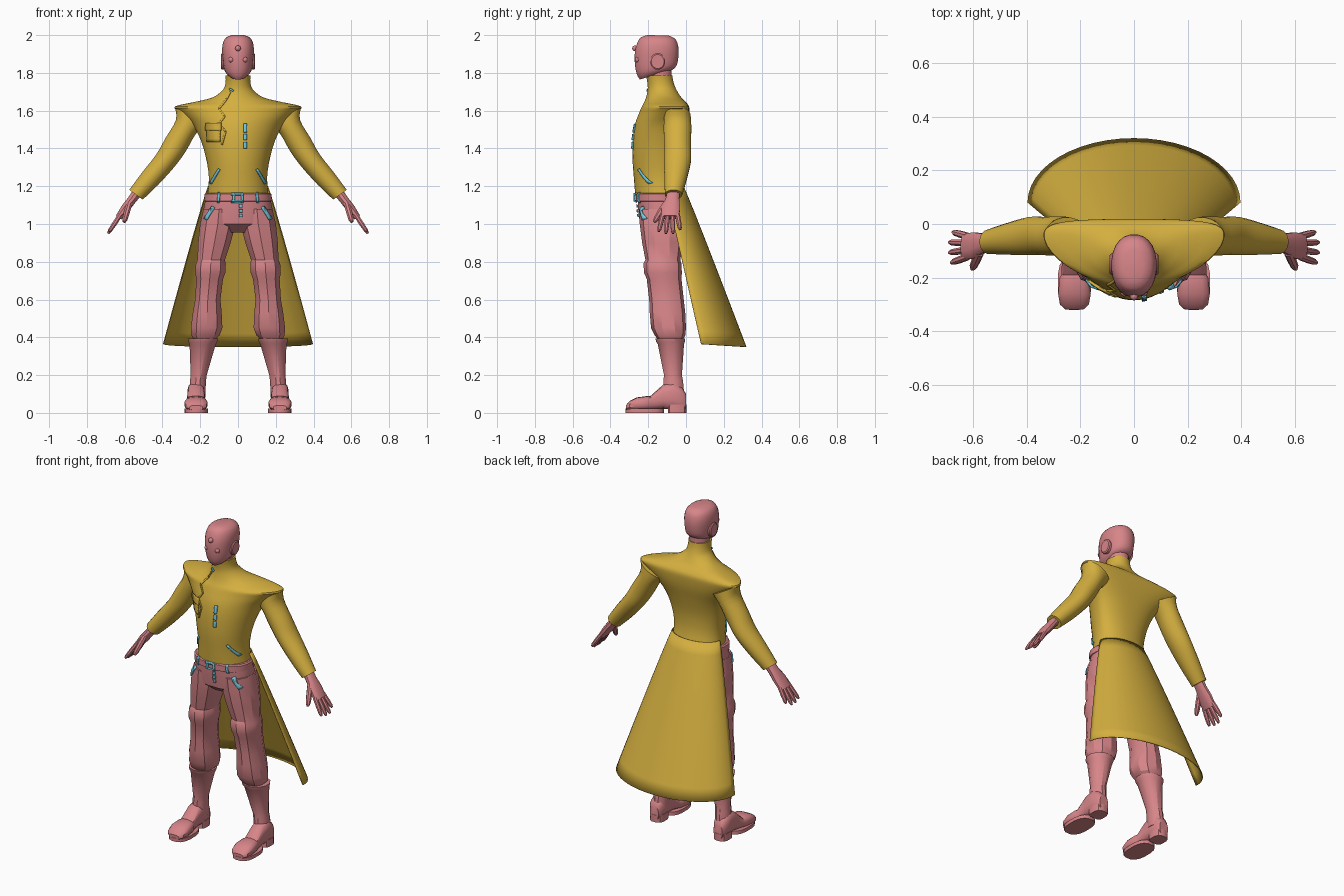
import bpy, bmesh, math
from mathutils import Vector
from mathutils.bvhtree import BVHTree

if "Cube" in bpy.data.objects:
    bpy.data.objects.remove(bpy.data.objects["Cube"])


def material(name, rgb):
    m = bpy.data.materials.new(name)
    m.diffuse_color = (*rgb, 1)
    m.use_nodes = True
    m.node_tree.nodes["Principled BSDF"].inputs["Base Color"].default_value = m.diffuse_color
    return m


GOLD = material("gold cloth", (0.66, 0.43, 0.05))
PINK = material("dusty pink", (0.68, 0.235, 0.25))
CYAN = material("light cyan", (0.18, 0.60, 0.74))


def finish(name, bm, mat, angle=35):
    bmesh.ops.recalc_face_normals(bm, faces=bm.faces)
    me = bpy.data.meshes.new(name)
    bm.to_mesh(me)
    bm.free()
    me.materials.append(mat)
    ob = bpy.data.objects.new(name, me)
    bpy.context.collection.objects.link(ob)
    bpy.ops.object.select_all(action='DESELECT')
    ob.select_set(True)
    bpy.context.view_layer.objects.active = ob
    bpy.ops.object.shade_smooth_by_angle(angle=math.radians(angle))
    return ob


def loft(name, rings, mat, side=1, angle=35):
    """Skin closed rings of points, capping both ends."""
    bm = bmesh.new()
    vs = [[bm.verts.new((p[0] * side, p[1], p[2])) for p in r] for r in rings]
    n = len(vs[0])
    for a, b in zip(vs, vs[1:]):
        for i in range(n):
            bm.faces.new((a[i], a[(i + 1) % n], b[(i + 1) % n], b[i]))
    bm.faces.new(vs[0])
    bm.faces.new(vs[-1])
    return finish(name, bm, mat, angle)


def power(v, e):
    return math.copysign(abs(v) ** (2 / e), v)


def level(n, cx, hx, yf, yb, zf, zb=None, ef=2, eb=2, yc=None):
    """Roughly horizontal ring, with its own front and back shape."""
    zb = zf if zb is None else zb
    yc = (yf + yb) / 2 if yc is None else yc
    pts = []
    for i in range(n):
        a = 2 * math.pi * (i + 0.5) / n
        c, s = math.cos(a), math.sin(a)
        e = eb if s > 0 else ef
        y = yc + power(s, e) * ((yb - yc) if s > 0 else (yc - yf))
        pts.append((cx + hx * power(c, e), y, zf + (zb - zf) * (y - yf) / (yb - yf)))
    return pts


def cross(n, c, u, v, e=2):
    """Ring in any plane, from centre and two half axes."""
    c, u, v = Vector(c), Vector(u), Vector(v)
    return [c + u * power(math.cos(t), e) + v * power(math.sin(t), e)
            for t in (2 * math.pi * (i + 0.5) / n for i in range(n))]


def refine(rows, k=4):
    """Catmull-Rom interpolation of parameter rows."""
    out = []
    for i in range(len(rows) - 1):
        p = [rows[max(i - 1, 0)], rows[i], rows[i + 1], rows[min(i + 2, len(rows) - 1)]]
        for j in range(k):
            t = j / k
            out.append([0.5 * (2 * b + (c - a) * t + (2 * a - 5 * b + 4 * c - d) * t * t
                               + (3 * b - a - 3 * c + d) * t ** 3) for a, b, c, d in zip(*p)])
    return out + [list(rows[-1])]


# Coat body: z, half width, front y, back y, widest y, front and back roundness
torso = [
    (1.165, .160, -.270, -.010, -.13, 2, 2.2), (1.25, .155, -.277, -.030, -.13, 2, 2.2),
    (1.35, .170, -.284, -.030, -.12, 2, 2.3), (1.45, .200, -.282, -.010, -.10, 1.9, 2.5),
    (1.53, .245, -.270, .010, -.07, 1.8, 3), (1.59, .310, -.248, .018, -.05, 1.7, 3.2),
    (1.622, .335, -.234, .016, -.045, 1.7, 3.2), (1.645, .235, -.222, .000, -.05, 1.7, 3),
    (1.67, .135, -.212, -.025, -.09, 1.9, 2.4), (1.71, .080, -.203, -.050, -.125, 2, 2),
    (1.75, .066, -.205, -.066, -.135, 2, 2), (1.785, .066, -.212, -.072, -.14, 2, 2)]
body = [loft("coat_body", [level(40, 0, h, f, b, z, None, ef, eb, yc)
                           for z, h, f, b, yc, ef, eb in refine(torso, 3)], GOLD)]

# Coat tail: open flared sheet behind the legs
bm = bmesh.new()
rows = []
for j in range(13):
    t = j / 12
    hx, ye, yb = .16 + .237 * t ** .95, -.11 + .19 * t, -.012 + .332 * t ** .97
    row = []
    for i in range(25):
        a = math.pi * (i / 24 - .5)
        row.append(bm.verts.new((hx * math.sin(a), ye + (yb - ye) * math.cos(a),
                                 1.2 - (.835 + .015 * math.cos(a)) * t)))
    rows.append(row)
for a, b in zip(rows, rows[1:]):
    for i in range(24):
        bm.faces.new((a[i], a[i + 1], b[i + 1], b[i]))
tail = finish("coat_tail", bm, GOLD)
tail.modifiers.new("thickness", 'SOLIDIFY').thickness = .005

# Head, ears and face studs
head = [(.045, -.245, -.075, 1.765, 1.815), (.066, -.258, -.060, 1.785, 1.825),
        (.077, -.268, -.047, 1.820, 1.845), (.082, -.273, -.040, 1.870, 1.880),
        (.085, -.270, -.038, 1.920, 1.920), (.080, -.258, -.045, 1.960, 1.960),
        (.064, -.240, -.062, 1.988, 1.985), (.035, -.205, -.095, 2.0, 1.998)]
loft("head", [level(24, 0, *r, 2.2, 2.2) for r in refine(head, 2)], PINK, angle=40)
loft("neck", [level(16, 0, .058, -.20, -.075, z) for z in (1.72, 1.82)], PINK)
for i, (x, z) in enumerate([(0, 1.93), (.036, 1.87), (-.036, 1.87)]):
    bm = bmesh.new()
    bmesh.ops.create_uvsphere(bm, u_segments=12, v_segments=8, radius=.015)
    bmesh.ops.translate(bm, vec=(x, -.270 + abs(x) * .4, z), verts=bm.verts)
    finish(f"face_stud_{i}", bm, PINK)

# Hips and belt
body.append(loft("hips", [level(20, 0, h, f, b, z, None, 2.3, 2.3) for z, h, f, b in [
    (1.165, .168, -.258, -.02), (1.08, .184, -.255, -.008), (1.0, .175, -.245, -.012),
    (.955, .09, -.19, -.06)]], PINK))
body.append(loft("belt", [level(28, 0, h, -.262 - h + .172, -.012, z, None, 2.2, 2.2) for z, h in [
    (1.118, .172), (1.122, .179), (1.158, .179), (1.164, .172)]], PINK))

# Leg rows: z, centre x, half width, front y, back y
leg = [(1.08, .10, .086, -.250, -.012), (1.0, .107, .098, -.245, -.010),
       (.90, .125, .090, -.232, -.018), (.81, .142, .076, -.215, -.030),
       (.79, .144, .083, -.225, -.024), (.74, .147, .083, -.222, -.022),
       (.71, .150, .074, -.208, -.024), (.60, .160, .070, -.195, -.012),
       (.53, .163, .080, -.192, -.004), (.45, .166, .087, -.185, .000),
       (.41, .172, .078, -.165, -.004), (.39, .178, .060, -.150, -.015)]
boot = [(.395, .184, .083, -.165, -.002), (.375, .186, .078, -.160, -.004),
        (.365, .187, .072, -.152, -.008), (.20, .208, .044, -.118, -.020),
        (.17, .212, .044, -.122, -.014), (.08, .216, .044, -.120, -.006)]
# Foot rows: y, half width, bottom z, top z
foot = [(.000, .030, .012, .10), (-.02, .043, .012, .135), (-.07, .047, .018, .165),
        (-.12, .046, .022, .150), (-.19, .050, .016, .088), (-.20, .056, .014, .090),
        (-.26, .062, .012, .082), (-.30, .055, .012, .062), (-.318, .035, .014, .04)]
# Sleeve rows: x, y, z, half axis x, half axis z, half depth
arm = [(.25, -.045, 1.575, .085, .045, .07), (.275, -.045, 1.515, .054, .036, .074),
       (.33, -.045, 1.42, .054, .036, .072), (.385, -.045, 1.335, .048, .034, .072),
       (.465, -.055, 1.24, .043, .033, .060), (.54, -.066, 1.155, .036, .026, .046)]


def finger(name, a, b, r, s):
    a, b = Vector(a), Vector(b)
    d = (b - a).normalized()
    u = d.cross(Vector((0, 1, 0))).normalized()
    v = d.cross(u)
    loft(name, [cross(8, a.lerp(b, t), u * r * k, v * r * k)
                for t, k in [(0, 1), (.5, 1), (.85, .85), (1, .45)]], PINK, s)


for s, tag in ((1, "left"), (-1, "right")):
    body.append(loft(f"trouser_{tag}", [level(10, cx, h, f, b, z, None, 2.3, 2.3)
                                        for z, cx, h, f, b in leg], PINK, s, 30))
    loft(f"boot_shaft_{tag}", [level(12, cx, h, f, b, z) for z, cx, h, f, b in boot], PINK, s, 30)
    loft(f"boot_foot_{tag}", [cross(14, (.222, y, (lo + hi) / 2), (h, 0, 0), (0, 0, (hi - lo) / 2), 2.8)
                              for y, h, lo, hi in foot], PINK, s)
    loft(f"toe_sole_{tag}", [level(16, .222, .063, -.322, -.115, z, None, 2.6, 2.6)
                             for z in (0, .022)], PINK, s)
    loft(f"heel_{tag}", [level(12, .222, .045, -.095, .003, z, None, 4, 2.6)
                         for z in (0, .045)], PINK, s)
    loft(f"sleeve_{tag}", [cross(20, (x, y, z), (ux, 0, uz), (0, r, 0))
                           for x, y, z, ux, uz, r in refine(arm, 3)], GOLD, s)
    loft(f"ear_{tag}", [cross(16, (x, -.150, 1.86), (0, r, 0), (0, 0, r * 1.1))
                        for x, r in ((.07, .04), (.086, .04), (.091, .034))], PINK, s)
    # Hand: palm, four fingers and thumb
    loft(f"palm_{tag}", [cross(12, (x, y, z), (k * .8, 0, k * .6), (0, r, 0), 2.4)
                         for x, y, z, k, r in [(.53, -.066, 1.17, .027, .033), (.56, -.072, 1.13, .024, .037),
                                               (.595, -.080, 1.085, .024, .050), (.632, -.085, 1.035, .018, .050)]],
         PINK, s)
    for i in range(4):
        reach = (0.9, 1, 1, .8)[i]
        y = -.123 + .026 * i
        finger(f"finger_{i}_{tag}", (.622, y, 1.05),
               (.622 + .066 * reach, y + .012 * (i - 1.8), 1.05 - .10 * reach), .0135, s)
    finger(f"thumb_{tag}", (.575, -.105, 1.11), (.603, -.168, 1.01), .017, s)

# Front trim is draped on the surfaces behind it
deps = bpy.context.evaluated_depsgraph_get()
trees = [BVHTree.FromObject(o, deps) for o in body]


def front_y(x, z):
    hits = [t.ray_cast(Vector((x, -1, z)), Vector((0, 1, 0)))[0] for t in trees]
    return min([h.y for h in hits if h] or [-.16])


def ribbon(name, a, b, width, mat, lift=.005):
    a, b = Vector(a), Vector(b)
    side = Vector((-(b - a).y, (b - a).x)).normalized() * width / 2
    bm = bmesh.new()
    rows = []
    for i in range(7):
        p = a.lerp(b, i / 6)
        rows.append([bm.verts.new((q.x, front_y(q.x, q.y) - lift, q.y))
                     for q in (p + side * k for k in (-1, 0, 1))])
    for r, t in zip(rows, rows[1:]):
        for i in range(2):
            bm.faces.new((r[i], r[i + 1], t[i + 1], t[i]))
    m = finish(name, bm, mat).modifiers.new("thickness", 'SOLIDIFY')
    m.thickness, m.offset = .008, 0


for s, tag in ((1, "left"), (-1, "right")):
    ribbon(f"coat_pocket_slit_{tag}", (s * .10, 1.29), (s * .145, 1.215), .011, CYAN)
    ribbon(f"trouser_pocket_{tag}", (s * .13, 1.09), (s * .172, 1.025), .017, CYAN)
    ribbon(f"belt_loop_{tag}", (s * .10, 1.165), (s * .104, 1.115), .012, CYAN)
    ribbon(f"buckle_side_{tag}", (s * .022, 1.165), (s * .022, 1.115), .012, CYAN)
ribbon("buckle_top", (-.036, 1.158), (.026, 1.158), .012, CYAN)
ribbon("buckle_bottom", (-.036, 1.122), (.026, 1.122), .012, CYAN)
for i, z in enumerate((1.095, 1.07, 1.045)):
    ribbon(f"fly_button_{i}", (.015, z + .008), (.015, z - .008), .018, CYAN)
for i, (hi, lo) in enumerate([(1.53, 1.485), (1.475, 1.445), (1.435, 1.40)]):
    ribbon(f"chest_clasp_{i}", (.038, hi), (.038, lo), .018, CYAN)
ribbon("collar_clip", (-.045, 1.715), (-.025, 1.705), .01, CYAN)

# Chest pocket with flap, and the jagged coat opening
ribbon("chest_pocket", (-.13, 1.53), (-.13, 1.435), .07, GOLD, .004)
ribbon("chest_pocket_flap", (-.13, 1.535), (-.13, 1.495), .082, GOLD, .009)
edge = [(-.04, 1.70), (-.06, 1.66), (-.10, 1.61), (-.07, 1.57), (-.10, 1.53), (-.065, 1.49), (-.085, 1.42)]
for i, (a, b) in enumerate(zip(edge, edge[1:])):
    ribbon(f"coat_opening_{i}", a, b, .007, GOLD, .002)
